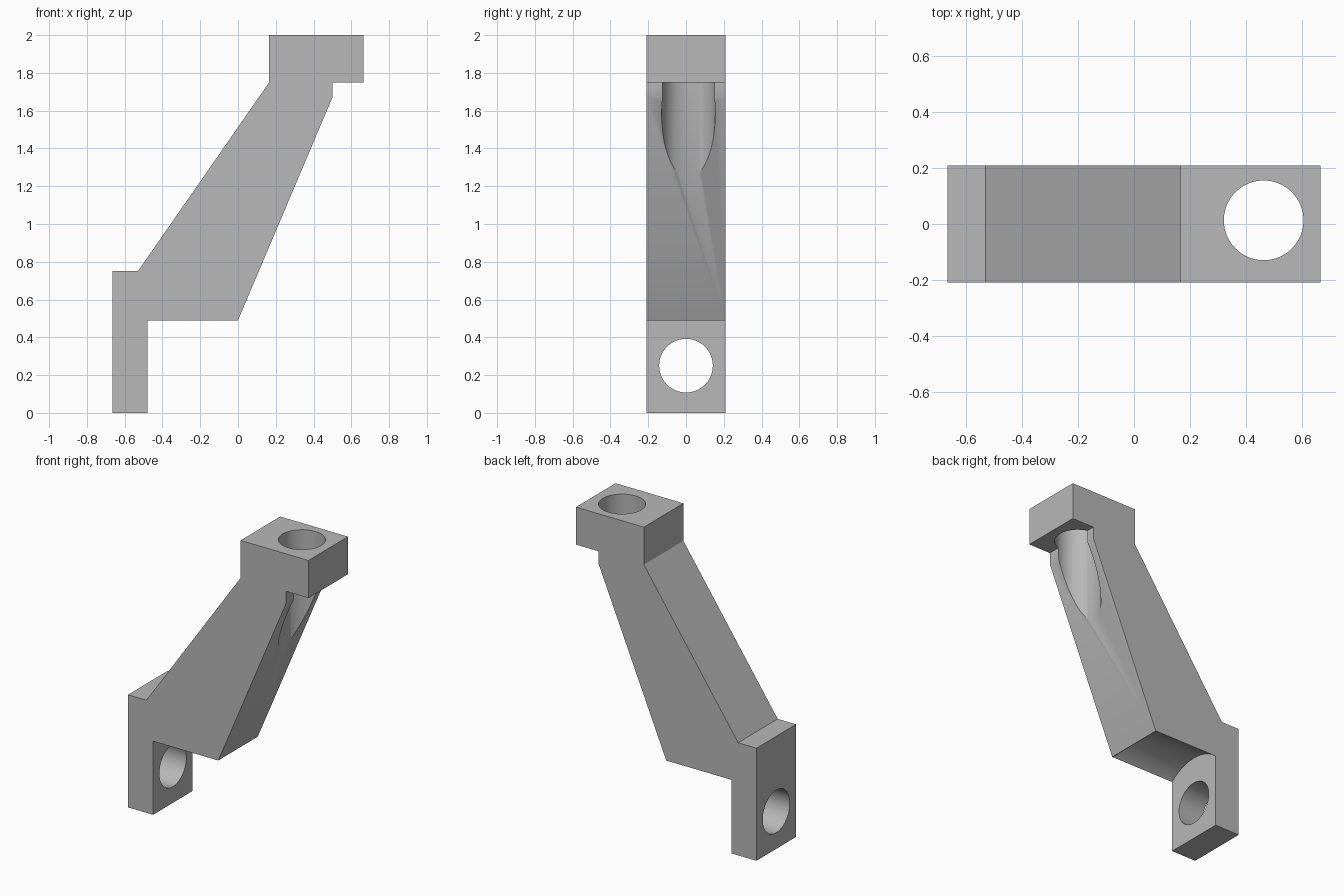
import bpy, bmesh, math
from mathutils import Matrix

cube = bpy.data.objects.get("Cube")
if cube:
    bpy.data.objects.remove(cube, do_unlink=True)

HALF_WIDTH = 0.208

grey = bpy.data.materials.new("plain_grey")
grey.use_nodes = True
colour = (0.48, 0.48, 0.48, 1)
grey.diffuse_color = colour
grey.node_tree.nodes["Principled BSDF"].inputs["Base Color"].default_value = colour


def make_object(name, bm):
    bmesh.ops.recalc_face_normals(bm, faces=bm.faces)
    mesh = bpy.data.meshes.new(name)
    bm.to_mesh(mesh)
    bm.free()
    mesh.materials.append(grey)
    obj = bpy.data.objects.new(name, mesh)
    bpy.context.collection.objects.link(obj)
    return obj


def cut_cylinder(target, radius, centre, length, axis):
    """Cut a round bore, centred on a point, along x or z."""
    bm = bmesh.new()
    turn = Matrix.Rotation(math.pi / 2, 4, "Y") if axis == "x" else Matrix()
    bmesh.ops.create_cone(bm, cap_ends=True, segments=64, radius1=radius,
                          radius2=radius, depth=length,
                          matrix=Matrix.Translation(centre) @ turn)
    cutter = make_object("bore_cutter", bm)
    cutter.hide_render = True
    mod = target.modifiers.new("bore", "BOOLEAN")
    mod.operation = "DIFFERENCE"
    mod.solver = "EXACT"
    mod.object = cutter
    bpy.context.view_layer.objects.active = target
    bpy.ops.object.modifier_apply(modifier=mod.name)
    bpy.data.objects.remove(cutter, do_unlink=True)


# Bracket body: side profile extruded across its width
profile = [(-0.665, 0), (-0.48, 0), (-0.48, 0.49), (0, 0.49),
           (0.5, 1.67), (0.5, 1.75), (0.665, 1.75), (0.665, 2),
           (0.165, 2), (0.165, 1.75), (-0.53, 0.75), (-0.665, 0.75)]
bm = bmesh.new()
side = bm.faces.new([bm.verts.new((x, -HALF_WIDTH, z)) for x, z in profile])
extruded = bmesh.ops.extrude_face_region(bm, geom=[side])["geom"]
bmesh.ops.translate(bm, vec=(0, 2 * HALF_WIDTH, 0),
                    verts=[v for v in extruded if isinstance(v, bmesh.types.BMVert)])
bracket = make_object("angled_bracket", bm)

# Arched clearance under the arm, ending just behind its lower edge
cut_cylinder(bracket, math.hypot(HALF_WIDTH, 0.24), (-0.2415, 0, 0.25), 0.477, "x")

# Horizontal bolt hole through the lower plate
cut_cylinder(bracket, 0.142, (-0.57, 0, 0.25), 0.4, "x")

# Vertical bolt hole through the head, running out through the sloping arm
cut_cylinder(bracket, 0.142, (0.462, 0.013, 1.6), 1.2, "z")

# Smooth bores with crisp edges
bpy.ops.object.select_all(action="DESELECT")
bracket.select_set(True)
bpy.context.view_layer.objects.active = bracket
bpy.ops.object.shade_smooth_by_angle(angle=math.radians(30))
